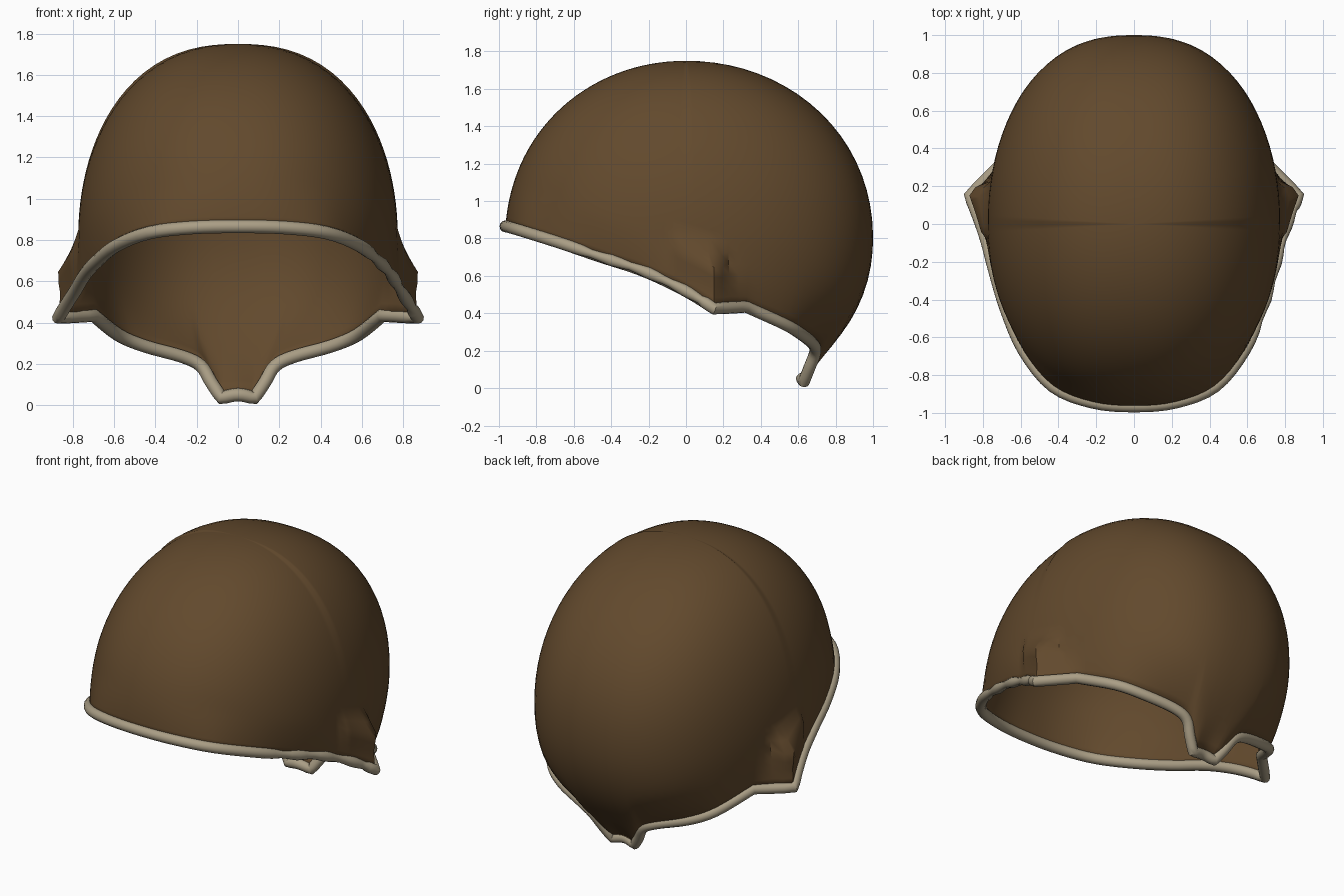
import bpy, bmesh, math
from mathutils import Vector

if "Cube" in bpy.data.objects:
    bpy.data.objects.remove(bpy.data.objects["Cube"])


def material(name, rgb):
    m = bpy.data.materials.new(name)
    m.diffuse_color = (*rgb, 1)
    m.use_nodes = True
    m.node_tree.nodes["Principled BSDF"].inputs["Base Color"].default_value = m.diffuse_color
    return m


BROWN = material("leather brown", (0.122, 0.067, 0.026))
CREAM = material("trim tan", (0.40, 0.34, 0.235))

# Right half of the opening, from the brow round the ear to the nape tab
HALF = [(0, -.965, .865), (.22, -.945, .86), (.43, -.86, .835), (.585, -.67, .775),
        (.68, -.45, .70), (.74, -.25, .635), (.785, -.08, .56), (.83, .05, .49),
        (.87, .15, .425), (.70, .32, .435), (.58, .53, .34), (.45, .62, .285),
        (.27, .68, .235), (.18, .69, .19), (.13, .66, .11), (.08, .63, .035),
        (0, .62, .05)]
CORNERS = {8, 9, 15}
STEPS = 4
CENTRE = Vector((0, 0, .8))


def smooth_half():
    """Spline through the half outline, keeping the named corners sharp."""
    p = [Vector(c) for c in HALF]
    n = len(p)

    def tangent(i, side):
        if i in CORNERS:
            return p[i + side] * side - p[i] * side
        a = p[i - 1] if i else Vector((-p[1].x, p[1].y, p[1].z))
        b = p[i + 1] if i < n - 1 else Vector((-p[-2].x, p[-2].y, p[-2].z))
        return (b - a) / 2

    out = []
    for i in range(n - 1):
        t0, t1 = tangent(i, 1), tangent(i + 1, -1)
        for k in range(STEPS):
            t = k / STEPS
            out.append(p[i] * (2*t**3 - 3*t*t + 1) + t0 * (t**3 - 2*t*t + t)
                       + p[i + 1] * (3*t*t - 2*t**3) + t1 * (t**3 - t*t))
    return out + [p[-1]]


half = smooth_half()
rim = half + [Vector((-v.x, v.y, v.z)) for v in half[-2:0:-1]]


def dome_point(d):
    """Point of the egg-shaped dome in direction d."""
    ry = 1.0 if d.y > 0 else .965
    rz = .95 if d.z > 0 else .89
    ex = 2.4 if d.y > 0 else 2.25
    lo, hi = 0.0, 2.0
    for _ in range(30):
        r = (lo + hi) / 2
        f = abs(d.x * r / .775)**ex + abs(d.y * r / ry)**2.03 + abs(d.z * r / rz)**2.08
        lo, hi = (r, hi) if f < 1 else (lo, r)
    return d * lo


def flare(t, q):
    """How far an arc has left the dome for the rim: ear flap, nape tab, rest."""
    if abs(q.x) > .79:
        keys = [(0, 0), (.80, 0), (.87, .8), (.94, .78), (1, 1)]
    elif q.z < .18:
        keys = [(0, 0), (.88, 0), (.95, .35), (1, 1)]
    else:
        keys = [(0, 0), (.85, 0), (.93, .5), (1, 1)]
    for (a, wa), (b, wb) in zip(keys, keys[1:]):
        if t <= b:
            return wa + (wb - wa) * (t - a) / (b - a)
    return 1


# Shell: arcs from the crown to each rim point, flaring out near the edge
RINGS = 30
bm = bmesh.new()
crown = bm.verts.new(CENTRE + dome_point(Vector((0, 0, 1))))
columns = []
for q in rim:
    v = q - CENTRE
    azimuth = math.atan2(v.y, v.x)
    polar = math.acos(v.normalized().z)
    delta = v - dome_point(v.normalized())
    col = []
    for k in range(1, RINGS + 1):
        a = polar * k / RINGS
        d = Vector((math.sin(a) * math.cos(azimuth), math.sin(a) * math.sin(azimuth), math.cos(a)))
        col.append(bm.verts.new(CENTRE + dome_point(d) + delta * flare(k / RINGS, q)))
    columns.append(col)
for i, a in enumerate(columns):
    b = columns[(i + 1) % len(columns)]
    bm.faces.new((crown, a[0], b[0]))
    for k in range(RINGS - 1):
        bm.faces.new((a[k], a[k + 1], b[k + 1], b[k]))
bmesh.ops.recalc_face_normals(bm, faces=bm.faces)
if max(bm.faces, key=lambda f: f.calc_center_median().z).normal.z < 0:
    bmesh.ops.reverse_faces(bm, faces=bm.faces)
mesh = bpy.data.meshes.new("helmet_shell")
bm.to_mesh(mesh)
bm.free()
mesh.materials.append(BROWN)
shell = bpy.data.objects.new("helmet_shell", mesh)
bpy.context.collection.objects.link(shell)
thick = shell.modifiers.new("thickness", "SOLIDIFY")
thick.thickness = .02
thick.offset = -1

# Rolled edge trim, slightly crumpled on one side
curve = bpy.data.curves.new("edge_trim", "CURVE")
curve.dimensions = "3D"
curve.bevel_depth = .032
curve.bevel_resolution = 4
spline = curve.splines.new("POLY")
spline.points.add(len(rim) - 1)
for pt, q in zip(spline.points, rim):
    pt.co = (*q, 1)
    if q.x > 0 and -.58 < q.y < .1:
        pt.radius = .85 + .15 * math.cos(q.y * 32)
spline.use_cyclic_u = True
curve.materials.append(CREAM)
trim = bpy.data.objects.new("edge_trim", curve)
bpy.context.collection.objects.link(trim)
bpy.ops.object.select_all(action="DESELECT")
trim.select_set(True)
bpy.context.view_layer.objects.active = trim
bpy.ops.object.convert(target="MESH")

# Smooth shading with sharp creases kept
for ob in (shell, bpy.context.view_layer.objects.active):
    bpy.ops.object.select_all(action="DESELECT")
    ob.select_set(True)
    bpy.context.view_layer.objects.active = ob
    bpy.ops.object.shade_smooth_by_angle(angle=math.radians(40))
